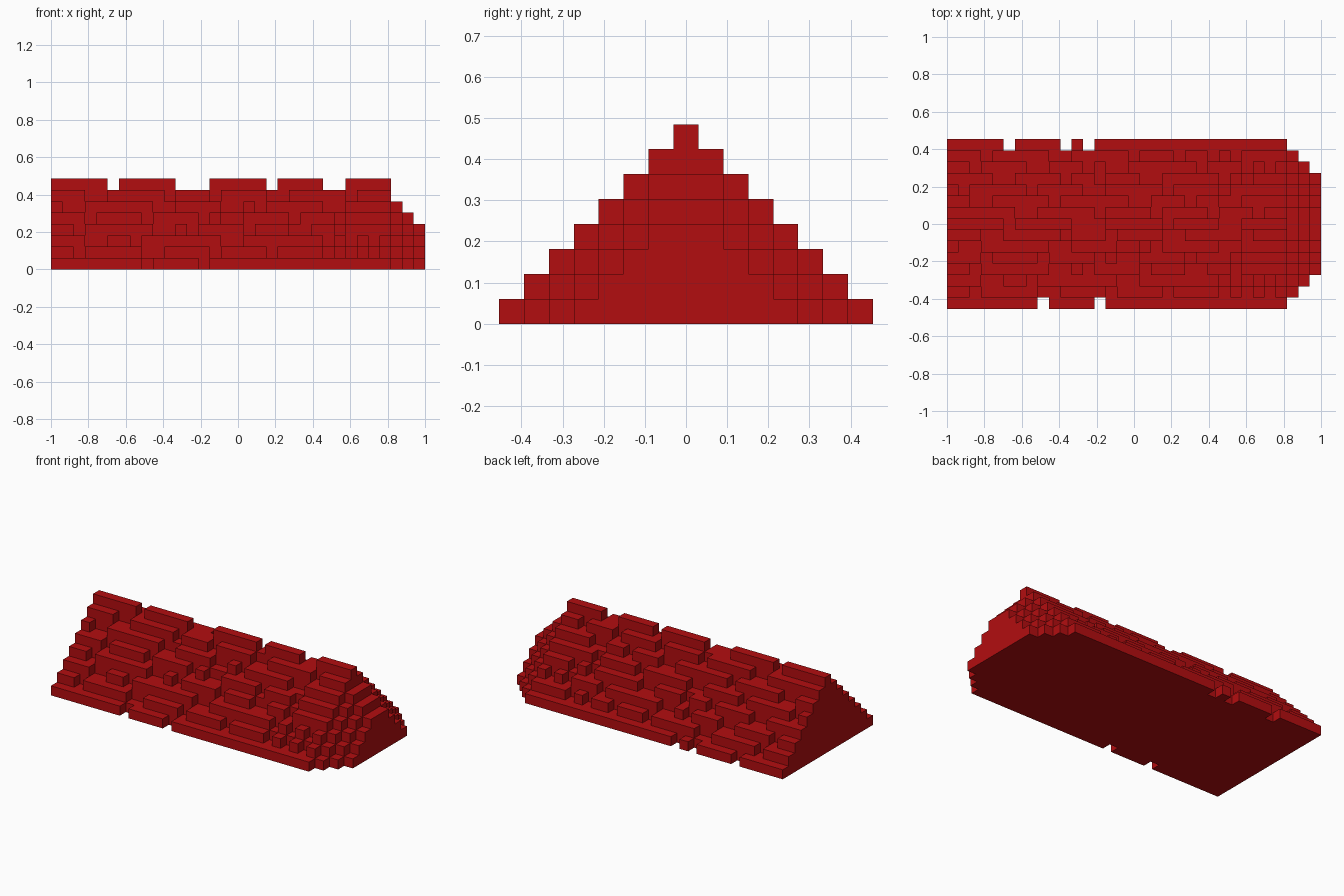
import bpy, bmesh

U = 2 / 33  # one block

cube = bpy.data.objects.get("Cube")
if cube:
    bpy.data.objects.remove(cube, do_unlink=True)

red = bpy.data.materials.new("roof red")
red.use_nodes = True
RED = (0.45, 0.004, 0.005, 1)
red.diffuse_color = RED
red.node_tree.nodes["Principled BSDF"].inputs["Base Color"].default_value = RED


def make_object(name, bm):
    bmesh.ops.recalc_face_normals(bm, faces=bm.faces)
    mesh = bpy.data.meshes.new(name)
    bm.to_mesh(mesh)
    bm.free()
    mesh.materials.append(red)
    obj = bpy.data.objects.new(name, mesh)
    bpy.context.collection.objects.link(obj)
    return obj


def place(i, j, k):
    """Block coordinates (x from the left end, y from the centre) to units."""
    return (-1 + i * U, j * U, k * U)


def stepped_slice(name, i0, i1, half, levels):
    """Stepped gable profile, narrowing one block per level, extruded in x."""
    side = []
    for k in range(levels):
        w = half - k + 0.5
        side += [(w, k), (w, k + 1)]
    profile = side + [(-w, z) for w, z in reversed(side)]
    bm = bmesh.new()
    face = bm.faces.new([bm.verts.new(place(i0, y, z)) for y, z in profile])
    ext = bmesh.ops.extrude_face_region(bm, geom=[face], use_keep_orig=True)
    moved = [v for v in ext["geom"] if isinstance(v, bmesh.types.BMVert)]
    bmesh.ops.translate(bm, verts=moved, vec=((i1 - i0) * U, 0, 0))
    return make_object(name, bm)


def add_box(bm, i0, i1, j, k):
    """One brick: a run of blocks along x."""
    verts = bmesh.ops.create_cube(bm, size=1)["verts"]
    bmesh.ops.scale(bm, verts=verts, vec=((i1 - i0) * U, U, U))
    bmesh.ops.translate(bm, verts=verts, vec=place((i0 + i1) / 2, j, k + 0.5))


def brick_course(name, j, pattern):
    """Bricks of one course; dots are gaps that show the core."""
    bm = bmesh.new()
    start = None
    for i, c in enumerate(pattern + "."):
        if c == "#" and start is None:
            start = i
        elif c == "." and start is not None:
            add_box(bm, start, i, j, 7 - abs(j))
            start = None
    return make_object(name, bm)


# Solid core of the roof and three shrinking slices at the bevelled end
stepped_slice("roof_core", 0, 30, 6, 7)
for s in range(3):
    stepped_slice(f"end_step_{s + 1}", 30 + s, 31 + s, 6 - s, 6 - s)

# Ridge and the courses on each slope, from the top down to the eaves
brick_course("ridge_bricks", 0, "#####.#####...#####.####..####")
front = [
    "###..#####.###.####..#####.###",
    "#..######..####..#.#####..####",
    "###.####.####.#..####.###.####",
    "##.######..#.####.###..##.####",
    "###..##.#######..#######.#.#.#",
    "##.#####..####.####.####.#.#.#",
    "########.####.################",
]
back = [
    "######..#####.####.####.###.##",
    "##..#####.######..###.##..####",
    "#.#####.####..#####.####.#####",
    "####..####.##.###..#####.#.###",
    "##.####..###.#..######.###.#.#",
    "###.#####..#####.###.##.#.####",
    "#####.####.#.#################",
]
for n, (f, b) in enumerate(zip(front, back), 1):
    brick_course(f"front_course_{n}", -n, f)
    brick_course(f"back_course_{n}", n, b)
